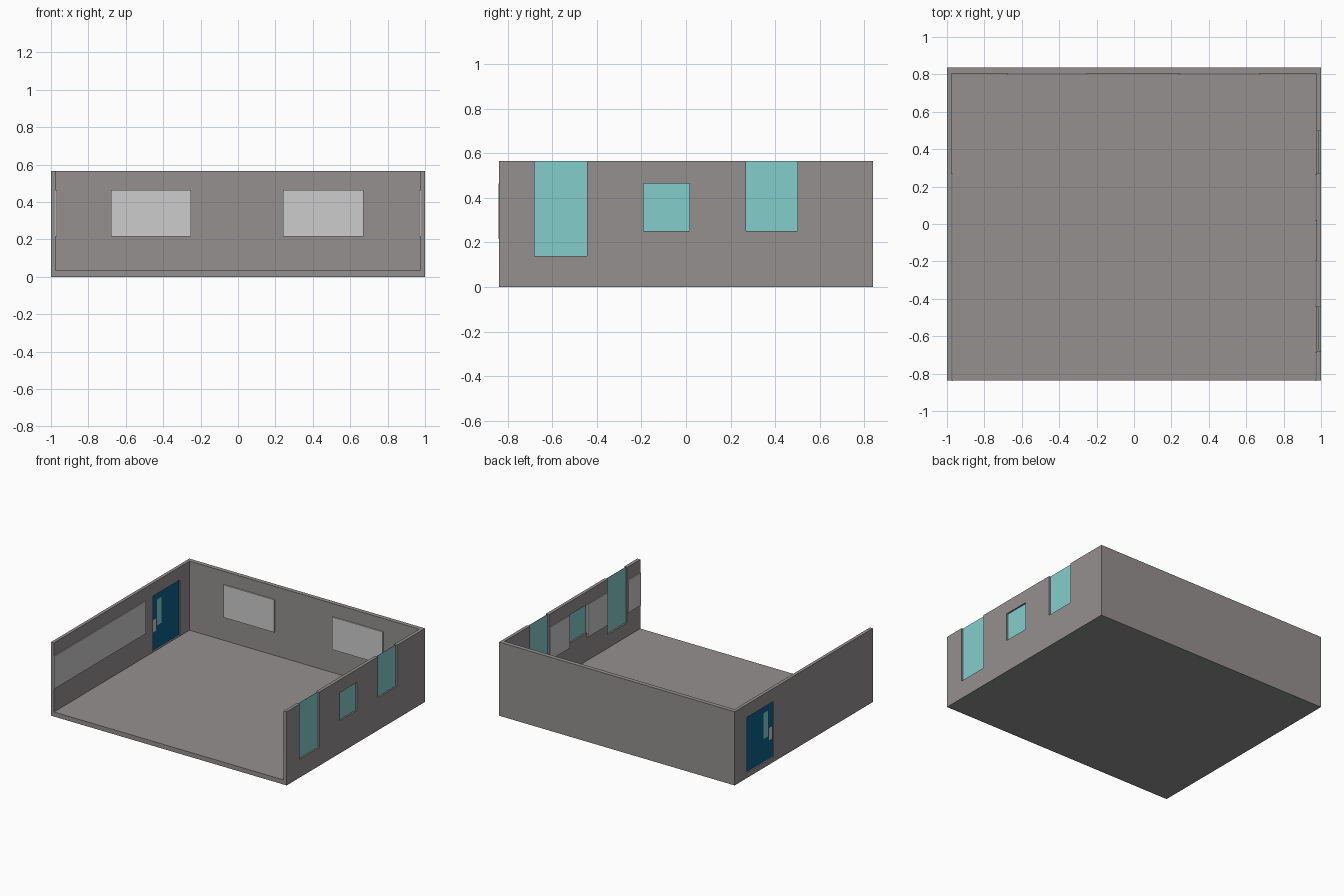
import bpy, bmesh
from mathutils import Vector

cube = bpy.data.objects.get("Cube")
if cube:
    bpy.data.objects.remove(cube, do_unlink=True)


def material(name, r, g, b):
    lin = [((c / 255 + 0.055) / 1.055) ** 2.4 for c in (r, g, b)] + [1.0]
    m = bpy.data.materials.new(name)
    m.use_nodes = True
    m.diffuse_color = lin
    m.node_tree.nodes["Principled BSDF"].inputs["Base Color"].default_value = lin
    return m


WALL = material("warm grey wall", 148, 144, 143)
PANEL = material("light grey panel", 204, 204, 204)
GLASS = material("teal glass", 132, 206, 202)
DOOR = material("dark blue door", 12, 95, 136)


def box(name, x, y, z, mat):
    """Box from (min, max) ranges on each axis."""
    bm = bmesh.new()
    bmesh.ops.create_cube(bm, size=1)
    lo, hi = (Vector(p) for p in zip(x, y, z))
    for v in bm.verts:
        v.co = (lo + hi) / 2 + v.co * (hi - lo)
    mesh = bpy.data.meshes.new(name)
    bm.to_mesh(mesh)
    bm.free()
    mesh.materials.append(mat)
    obj = bpy.data.objects.new(name, mesh)
    bpy.context.collection.objects.link(obj)
    return obj


def cut(target, x, y, z):
    """Subtract a box and bake the result into the target."""
    cutter = box("cutter", x, y, z, WALL)
    cutter.hide_render = True
    mod = target.modifiers.new("cut", 'BOOLEAN')
    mod.operation, mod.solver, mod.object = 'DIFFERENCE', 'EXACT', cutter
    graph = bpy.context.evaluated_depsgraph_get()
    mesh = bpy.data.meshes.new_from_object(target.evaluated_get(graph))
    target.modifiers.clear()
    target.data = mesh
    bpy.data.objects.remove(cutter, do_unlink=True)


W, D, H = 1.0, 0.838, 0.565     # half width, half depth, height
IN_X, IN_Y, FLOOR = 0.975, 0.805, 0.035
MID = (W + IN_X) / 2            # centre plane of the side walls
OVER = H + 0.1

# Room shell: floor and three walls, open at the top and front
shell = box("room_shell", (-W, W), (-D, D), (0, H), WALL)
cut(shell, (-IN_X, IN_X), (-1, IN_Y), (FLOOR, OVER))

# Windows in the +x wall: two run up to the wall top
windows = [("front_window", (-0.68, -0.443), (0.14, H)),
           ("middle_window", (-0.19, 0.015), (0.25, 0.465)),
           ("back_window", (0.27, 0.5), (0.25, H))]
for name, y, z in windows:
    top = OVER if z[1] == H else z[1]
    cut(shell, (IN_X - 0.05, W + 0.05), y, (z[0], top))
    box(name, (MID - 0.001, MID + 0.001), y, z, GLASS)

# Door in the -x wall, with a glass strip and a handle plate on both faces
door_y, door_z = (0.365, 0.69), (0.04, 0.465)
cut(shell, (-W - 0.05, -IN_X + 0.05), door_y, door_z)
box("door", (-MID - 0.002, -MID + 0.002), door_y, door_z, DOOR)
box("door_glass", (-MID - 0.004, -MID + 0.004), (0.425, 0.475), (0.215, 0.415), GLASS)
box("door_handle_plate", (-MID - 0.004, -MID + 0.004), (0.375, 0.41), (0.18, 0.275), PANEL)

# Light panels along the inside of the walls
band = (0.215, 0.465)
for side, x in (("left", (0.24, 0.67)), ("right", (-0.68, -0.25))):
    box("back_panel_" + side, x, (IN_Y - 0.009, IN_Y), band, PANEL)
box("side_panel_long", (-IN_X, -IN_X + 0.006), (-D - 0.002, 0.27), band, PANEL)
for name, y in (("front", (-D - 0.002, -0.685)), ("middle", (-0.44, -0.195)),
                ("back", (0.02, 0.265))):
    box("side_panel_" + name, (IN_X - 0.006, IN_X), y, band, PANEL)
